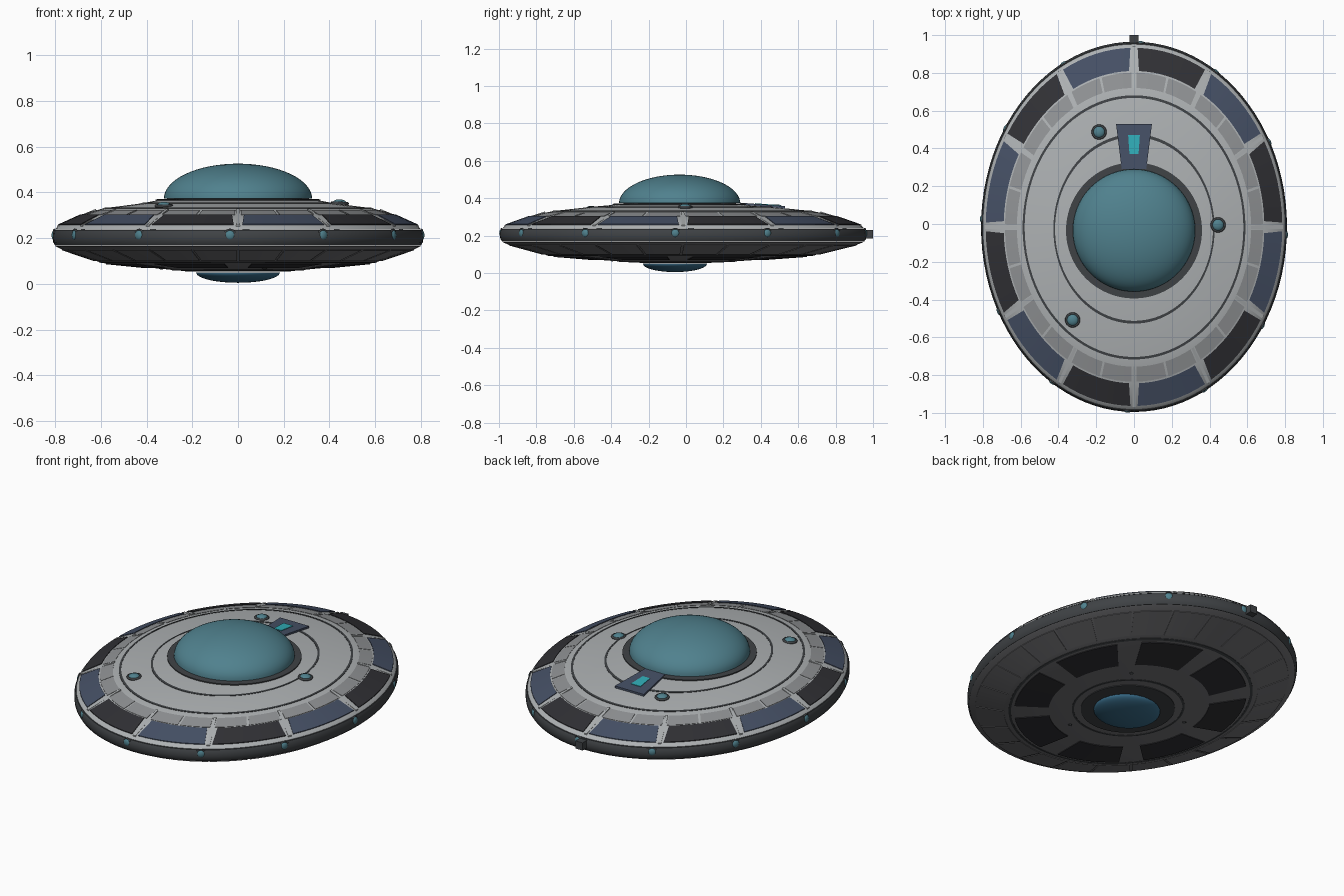
import bpy, bmesh, math
from mathutils import Vector

if "Cube" in bpy.data.objects:
    bpy.data.objects.remove(bpy.data.objects["Cube"])

def mat(name, c):
    m = bpy.data.materials.new(name)
    m.diffuse_color = (*c, 1)
    m.use_nodes = True
    m.node_tree.nodes["Principled BSDF"].inputs["Base Color"].default_value = m.diffuse_color
    return m

GREY = mat("hull_grey", (0.42, 0.44, 0.45))
MID = mat("mid_grey", (0.28, 0.29, 0.30))
UNDER = mat("under_grey", (0.17, 0.17, 0.18))
DARK = mat("dark_trim", (0.05, 0.055, 0.06))
BLACK = mat("black_panel", (0.03, 0.03, 0.035))
NAVY = mat("navy_panel", (0.06, 0.08, 0.13))
TEAL = mat("teal_glass", (0.08, 0.22, 0.27))
CYAN = mat("cyan_glass", (0.03, 0.42, 0.48))
BLUE = mat("blue_glass", (0.04, 0.15, 0.25))

def lerp(table, x):
    # piecewise linear lookup, rows sorted by first value
    if x <= table[0][0]:
        return table[0][1:]
    for p, q in zip(table, table[1:]):
        if x <= q[0]:
            t = (x - p[0]) / (q[0] - p[0])
            return [a + (b - a) * t for a, b in zip(p[1:], q[1:])]
    return table[-1][1:]

# half width in x -> half length in y, y centre (round centre, oval edge)
OVAL = {
    1: [(0, 0, -.034), (.36, .36, -.034), (.423, .497, -.026), (.585, .693, -.018), (.81, .98, -.015)],
    -1: [(0, 0, -.059), (.183, .171, -.059), (.27, .28, -.05), (.81, .98, -.015)],
}
# half width in x -> height of upper and lower skin
SKIN = {
    1: [(.30, .367), (.36, .364), (.423, .352), (.585, .331), (.62, .322), (.69, .3), (.785, .257), (.80, .238)],
    -1: [(.15, .058), (.27, .06), (.41, .073), (.59, .091), (.63, .103), (.77, .15), (.80, .166)],
}

def pt(rx, a, z, side):
    ry, cy = lerp(OVAL[side], rx)
    return Vector((rx * math.cos(a), cy + ry * math.sin(a), z))

def skin(rx, side):
    return lerp(SKIN[side], rx)[0]

def finish(name, bm, m, angle=30):
    bmesh.ops.remove_doubles(bm, verts=bm.verts, dist=1e-5)
    bmesh.ops.recalc_face_normals(bm, faces=bm.faces)
    me = bpy.data.meshes.new(name)
    bm.to_mesh(me)
    bm.free()
    ob = bpy.data.objects.new(name, me)
    bpy.context.collection.objects.link(ob)
    me.materials.append(m)
    bpy.context.view_layer.objects.active = ob
    ob.select_set(True)
    bpy.ops.object.shade_smooth_by_angle(angle=math.radians(angle))
    ob.select_set(False)
    return ob

def sweep(name, prof, m, side=1, closed=False, n=96):
    bm = bmesh.new()
    rows = [[bm.verts.new(pt(r, 2 * math.pi * i / n, z, side)) for i in range(n)] for r, z in prof]
    pairs = list(zip(rows, rows[1:])) + ([(rows[-1], rows[0])] if closed else [])
    for p, q in pairs:
        for i in range(n):
            j = (i + 1) % n
            bm.faces.new((p[i], p[j], q[j], q[i]))
    return finish(name, bm, m)

def ring(name, r0, r1, lift, m, side):
    z0, z1 = skin(r0, side), skin(r1, side)
    d = lift * side
    sweep(name, [(r0, z0 - .006 * side), (r0, z0 + d), (r1, z1 + d), (r1, z1 - .006 * side)], m, side, True)

def patch(name, r0, r1, mid, half, lift, m, side, n=8, half1=None):
    # thick plate that follows the hull skin, angles in degrees
    half1 = half if half1 is None else half1
    bm = bmesh.new()
    rows = []
    for r, h in ((r0, half), (r1, half1)):
        for off in (lift, -.006):
            rows.append([bm.verts.new(pt(r, math.radians(mid - h + 2 * h * i / n), skin(r, side) + off * side, side))
                         for i in range(n + 1)])
    a, b, c, d = rows
    for p, q in ((a, c), (c, d), (d, b), (b, a)):
        for i in range(n):
            bm.faces.new((p[i], p[i + 1], q[i + 1], q[i]))
    for i in (0, n):
        bm.faces.new((a[i], b[i], d[i], c[i]))
    return finish(name, bm, m)

def lamp(name, loc, normal, r, m=TEAL):
    rot = Vector(normal).to_track_quat('Z', 'Y').to_euler()
    bpy.ops.mesh.primitive_uv_sphere_add(segments=20, ring_count=10, radius=r, location=loc, rotation=rot)
    ob = bpy.context.object
    ob.scale.z = .55
    parts = [(ob, name, m)]
    bpy.ops.mesh.primitive_torus_add(major_segments=20, minor_segments=8, major_radius=r * 1.08,
                                     minor_radius=r * .22, location=loc, rotation=rot)
    parts.append((bpy.context.object, name + "_bezel", DARK))
    for o, nm, mm in parts:
        o.name = nm
        o.data.materials.append(mm)
        o.data.shade_smooth()
        o.select_set(False)

def dome(name, r, z, h, m, side):
    n = 16
    prof = [(r * math.cos(t), z + h * side * math.sin(t)) for t in (math.pi / 2 * i / n for i in range(n + 1))]
    sweep(name, prof[:-1] + [(0, z + h * side)], m, side)

# hull skins, dark rim band
sweep("upper_hull", [(0, .367)] + SKIN[1], GREY, 1)
sweep("lower_hull", [(0, .058)] + SKIN[-1], UNDER, -1)
sweep("rim_band", [(.785, .235), (.803, .235), (.809, .222), (.81, .2), (.808, .182), (.8, .168), (.785, .168)], DARK)

# glass domes with collars
dome("cockpit_dome", .324, .373, .153, TEAL, 1)
ring("cockpit_collar", .30, .36, .006, DARK, 1)
dome("belly_dome", .183, .05, .045, BLUE, -1)
ring("belly_collar", .175, .25, .004, DARK, -1)

# dark seams
ring("inner_deck_seam", .418, .427, .002, DARK, 1)
ring("outer_deck_seam", .579, .59, .002, DARK, 1)
ring("inner_belly_seam", .285, .295, .002, DARK, -1)
ring("outer_belly_seam", .595, .607, .002, DARK, -1)

# upper panels, inner blocks and ribs
for k in range(12):
    c = 15 + 30 * k
    patch(f"upper_panel_{k}", .69, .785, c, 12.8, .004, BLACK if k % 2 == 0 else NAVY, 1, half1=13.6)
    patch(f"rib_{k}", .62, .79, 30 * k, .6, .007, GREY, 1, 2)
    for s in (-1, 1):
        patch(f"inner_block_{k}_{s}", .62, .683, c + 7.2 * s, 6.7, .002, MID, 1, 4)

# belly plates and black belly panels
for k in range(24):
    patch(f"belly_plate_{k}", .63, .77, 7.5 + 15 * k, 7.1, .003, UNDER, -1, 4)
for k in range(8):
    patch(f"belly_panel_{k}", .41, .58, 22.5 + 45 * k, 16.5, .004, BLACK, -1)

# rim lamps
for k in range(12):
    a = math.radians(30 * k - 2.5)
    lamp(f"rim_lamp_{k}", pt(.804, a, .213, 1), (math.cos(a) / .81, math.sin(a) / .98, 0), .022)

# deck lamps and small belly studs
for k, (x, y, z) in enumerate([(-.185, .487, .35), (.445, -.005, .353), (-.325, -.508, .342)]):
    lamp(f"deck_lamp_{k}", (x, y, z), (x * .1, y * .1, 1), .031)
for k in range(3):
    p = pt(.34, math.radians(50 + 120 * k), .067, -1)
    lamp(f"belly_stud_{k}", p, (0, 0, -1), .009, DARK)

# tapered deck hatch with window behind the dome
def slab(name, y0, w0, y1, w1, z0, z1, th, m):
    bm = bmesh.new()
    lo = [bm.verts.new(v) for v in ((-w0, y0, z0 - th), (w0, y0, z0 - th), (w1, y1, z1 - th), (-w1, y1, z1 - th))]
    hi = [bm.verts.new(v.co + Vector((0, 0, th))) for v in lo]
    bm.faces.new(lo)
    bm.faces.new(hi)
    for i in range(4):
        j = (i + 1) % 4
        bm.faces.new((lo[i], lo[j], hi[j], hi[i]))
    finish(name, bm, m)

slab("deck_hatch", .29, .065, .53, .095, .376, .357, .02, NAVY)
slab("hatch_window", .37, .024, .47, .031, .373, .365, .008, CYAN)

# rear port block
bpy.ops.mesh.primitive_cube_add(size=1, location=(0, .975, .208))
port = bpy.context.object
port.name = "rear_port"
port.scale = (.046, .05, .045)
port.data.materials.append(DARK)
